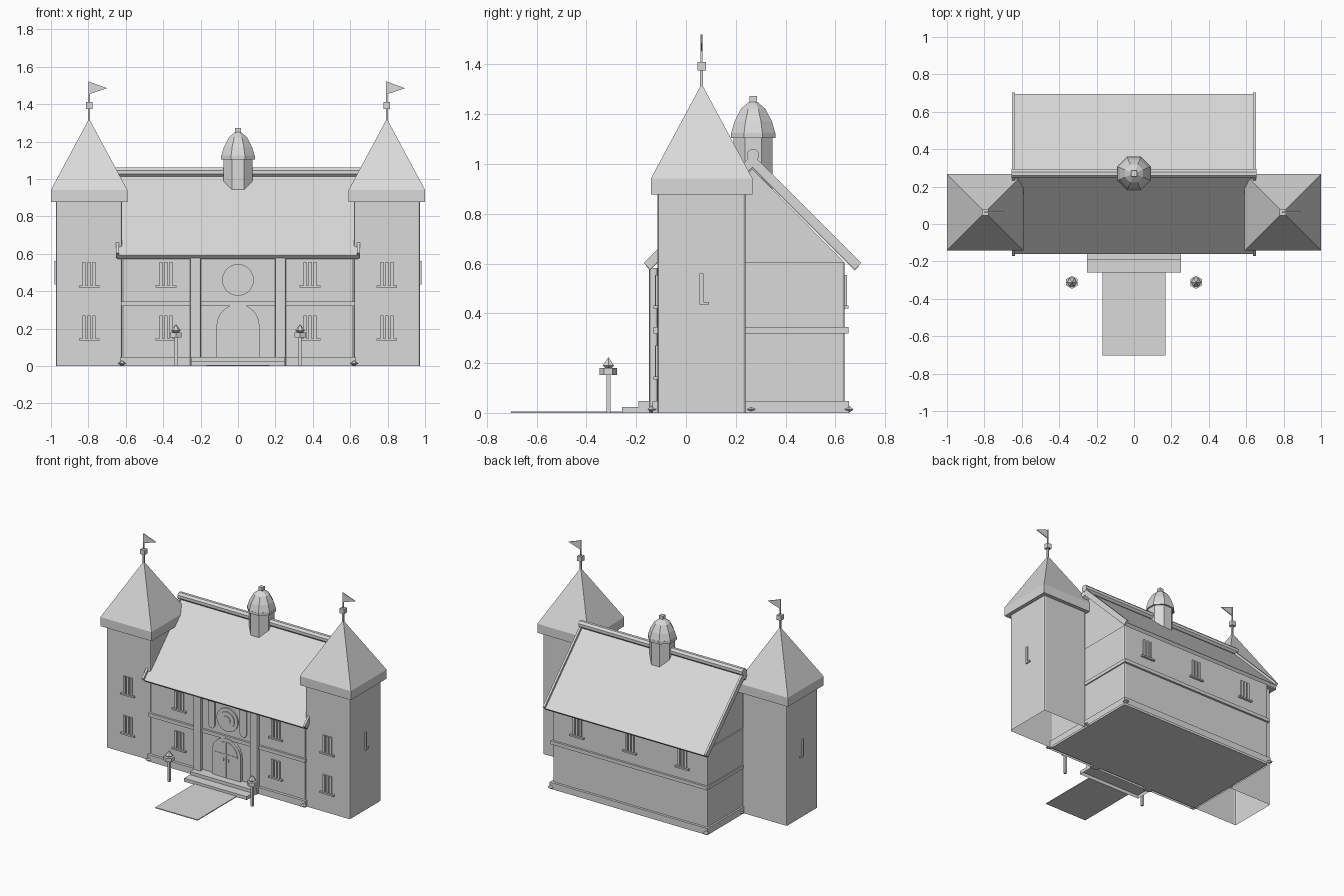
import bpy, bmesh, math
from mathutils import Matrix

cube = bpy.data.objects.get("Cube")
if cube:
    bpy.data.objects.remove(cube, do_unlink=True)

# One plain grey for the whole building
stone = bpy.data.materials.new("pale_grey")
stone.use_nodes = True
GREY = (0.7, 0.7, 0.7, 1)
stone.diffuse_color = GREY
stone.node_tree.nodes["Principled BSDF"].inputs["Base Color"].default_value = GREY


def finish(name, bm):
    bmesh.ops.recalc_face_normals(bm, faces=bm.faces[:])
    mesh = bpy.data.meshes.new(name)
    bm.to_mesh(mesh)
    bm.free()
    mesh.materials.append(stone)
    ob = bpy.data.objects.new(name, mesh)
    bpy.context.collection.objects.link(ob)
    return ob


def box(name, x, y, z, open_bottom=False, bevel=0):
    """Box from (min, max) pairs, optionally with softened upright edges."""
    bm = bmesh.new()
    bmesh.ops.create_cube(bm, size=1)
    for v in bm.verts:
        v.co = [sum(r) / 2 + c * (r[1] - r[0]) for r, c in zip((x, y, z), v.co)]
    if bevel:
        upright = [e for e in bm.edges if abs(e.verts[0].co.z - e.verts[1].co.z) > 0.001]
        bmesh.ops.bevel(bm, geom=upright, offset=bevel, segments=2, profile=0.5, affect='EDGES')
    if open_bottom:
        low = [f for f in bm.faces if all(v.co.z < z[0] + 0.001 for v in f.verts)]
        bmesh.ops.delete(bm, geom=low, context='FACES')
    return finish(name, bm)


def prism(name, points, axis, a, b):
    """Extrude a 2D outline along x (points are y, z) or y (points are x, z)."""
    bm = bmesh.new()
    place = (lambda p, t: (t, p[0], p[1])) if axis == 'x' else (lambda p, t: (p[0], t, p[1]))
    rings = [[bm.verts.new(place(p, t)) for p in points] for t in (a, b)]
    bm.faces.new(rings[0])
    bm.faces.new(rings[1][::-1])
    n = len(points)
    for i in range(n):
        j = (i + 1) % n
        bm.faces.new((rings[0][i], rings[0][j], rings[1][j], rings[1][i]))
    return finish(name, bm)


def lathe(name, cx, cy, profile, sides, turn=0.0):
    """Faceted solid of revolution; profile holds (radius, z)."""
    bm = bmesh.new()
    rings = []
    for r, z in profile:
        rings.append([bm.verts.new((cx + r * math.cos(turn + math.tau * k / sides),
                                    cy + r * math.sin(turn + math.tau * k / sides), z))
                      for k in range(sides)])
    for lo, hi in zip(rings, rings[1:]):
        for k in range(sides):
            m = (k + 1) % sides
            bm.faces.new((lo[k], lo[m], hi[m], hi[k]))
    bm.faces.new(rings[0])
    bm.faces.new(rings[-1])
    bmesh.ops.remove_doubles(bm, verts=bm.verts[:], dist=0.0002)
    return finish(name, bm)


def around(c, h):
    return (c - h, c + h)


def window(name, x, y, z, out):
    """Three narrow panes over a sill; out is the facing direction along y."""
    for dx in (-0.027, 0, 0.027):
        box(name + "_pane", around(x + dx, 0.008), sorted((y, y + out * 0.009)), (z + 0.01, z + 0.135))
    box(name + "_sill", around(x, 0.055), sorted((y, y + out * 0.016)), (z, z + 0.011))


MID = 0.267         # y of the ridge
FRONT, BACK = -0.115, 0.637

# Main hall with gable ends
box("hall_walls", (-0.617, 0.617), (FRONT, BACK), (0, 0.605), bevel=0.008)
prism("gables", [(FRONT, 0.59), (BACK, 0.59), (BACK, 0.604), (MID, 0.98), (FRONT, 0.604)], 'x', -0.608, 0.608)
box("plinth", (-0.63, 0.63), (FRONT - 0.02, 0.655), (0, 0.047), open_bottom=True)
box("floor_band", (-0.625, 0.625), (FRONT - 0.015, 0.652), (0.32, 0.345))


# Roof slab, raised edge boards and ridge roll
def roof(name, peak, run, thick, x0, x1):
    d = thick / math.sqrt(2)
    end = peak - run
    prism(name, [(MID, peak), (MID + run, end), (MID + run - d, end - d),
                 (MID, peak - 2 * d), (MID - run + d, end - d), (MID - run, end)], 'x', x0, x1)


roof("main_roof", 1.018, 0.428, 0.024, -0.645, 0.645)
for s in (-1, 1):
    roof("roof_edge_board", 1.04, 0.437, 0.038, s * 0.637, s * 0.652)
ridge = lathe("ridge_roll", 0, 0, [(0.026, -0.655), (0.026, 0.655)], 8, math.pi / 8)
ridge.data.transform(Matrix.Translation((0, 0.269, 1.036)) @ Matrix.Rotation(math.pi / 2, 4, 'Y'))

# Pointed studs along the plinth
for s in (-1, 1):
    for y in (-0.137, 0.262, 0.655):
        lathe("plinth_stud", s * 0.62, y, [(0, 0), (0.021, 0.014), (0, 0.03)], 6)

# Towers
for s in (-1, 1):
    cx, cy = s * 0.796, 0.063
    box("tower", around(cx, 0.177), around(cy, 0.177), (0, 0.9), open_bottom=True, bevel=0.01)
    box("tower_cornice", around(cx, 0.204), around(cy, 0.204), (0.877, 0.942))
    lathe("tower_roof", cx, cy, [(0.204 * math.sqrt(2), 0.942), (0, 1.322)], 4, math.pi / 4)
    box("flag_pole", around(cx, 0.006), around(cy, 0.006), (1.3, 1.4))
    box("flag_staff", around(cx, 0.004), around(cy, 0.004), (1.4, 1.52))
    box("pole_block", around(cx, 0.017), around(cy, 0.017), (1.375, 1.41))
    prism("flag", [(cx, 1.52), (cx + 0.097, 1.485), (cx, 1.453)], 'y', cy - 0.003, cy + 0.003)
    box("tower_side_slit", sorted((s * 0.97, s * 0.982)), around(cy, 0.008), (0.435, 0.56))
    box("tower_side_sill", sorted((s * 0.97, s * 0.982)), (cy - 0.008, cy + 0.03), (0.435, 0.446))
    for z in (0.135, 0.42):
        window("tower_window", cx, -0.114, z, -1)
        window("hall_window", s * 0.385, FRONT, z, -1)
for x in (-0.42, 0, 0.42):
    window("rear_window", x, BACK, 0.42, 1)

# Octagonal cupola on the ridge
TURN = math.pi / 8
lathe("cupola_drum", 0, 0.27, [(0.085, 0.9), (0.085, 1.11)], 8, TURN)
lathe("cupola_cornice", 0, 0.27, [(0.097, 1.105), (0.097, 1.125)], 8, TURN)
lathe("cupola_dome", 0, 0.27, [(0.096, 1.125), (0.081, 1.172), (0.053, 1.222), (0.018, 1.25)], 8, TURN)
box("cupola_finial", around(0, 0.015), around(0.27, 0.015), (1.245, 1.273))


# Entrance: pilasters, banners, arched door, medallion
def arch(half, spring, steps=12):
    return [(half, 0.045)] + [(half * math.cos(math.pi * k / steps), spring + half * math.sin(math.pi * k / steps))
                              for k in range(steps + 1)] + [(-half, 0.045)]


def disc(name, r, z, y):
    ring = [(r * math.cos(math.tau * k / 20), z + r * math.sin(math.tau * k / 20)) for k in range(20)]
    prism(name, ring, 'y', y, FRONT + 0.005)


for s in (-1, 1):
    box("pilaster", around(s * 0.227, 0.03), (-0.148, FRONT), (0, 0.583), bevel=0.008)
    b = s * 0.127
    prism("banner", [(b - 0.027, 0.578), (b + 0.027, 0.578), (b + 0.027, 0.39), (b + 0.012, 0.368),
                     (b - 0.012, 0.368), (b - 0.027, 0.39)], 'y', -0.123, FRONT + 0.005)
    box("door_handle", around(s * 0.02, 0.005), (-0.142, -0.13), (0.165, 0.185))
prism("door_frame", arch(0.115, 0.215), 'y', -0.134, FRONT + 0.005)
prism("door_leaf", arch(0.09, 0.215), 'y', -0.137, FRONT + 0.005)
box("door_seam", around(0, 0.004), (-0.14, -0.13), (0.045, 0.3))
box("door_rail", around(0, 0.09), (-0.14, -0.13), (0.208, 0.218))
disc("medallion_rim", 0.085, 0.46, -0.124)
disc("medallion", 0.06, 0.46, -0.13)
disc("medallion_boss", 0.03, 0.46, -0.135)

# Steps and path
box("lower_step", around(0, 0.25), (-0.258, FRONT), (0, 0.024), open_bottom=True)
box("upper_step", around(0, 0.25), (-0.19, FRONT), (0.024, 0.047), open_bottom=True)
box("path", around(0, 0.169), (-0.703, -0.258), (0, 0.006))

# Garden lamps
for s in (-1, 1):
    box("lamp_post", around(s * 0.332, 0.008), around(-0.312, 0.008), (0, 0.16))
    lathe("lamp_head", s * 0.332, -0.312, [(0.035, 0.153), (0.035, 0.18)], 6, math.pi / 6)
    lathe("lamp_cap", s * 0.332, -0.312, [(0.012, 0.178), (0.026, 0.19), (0, 0.224)], 6)
